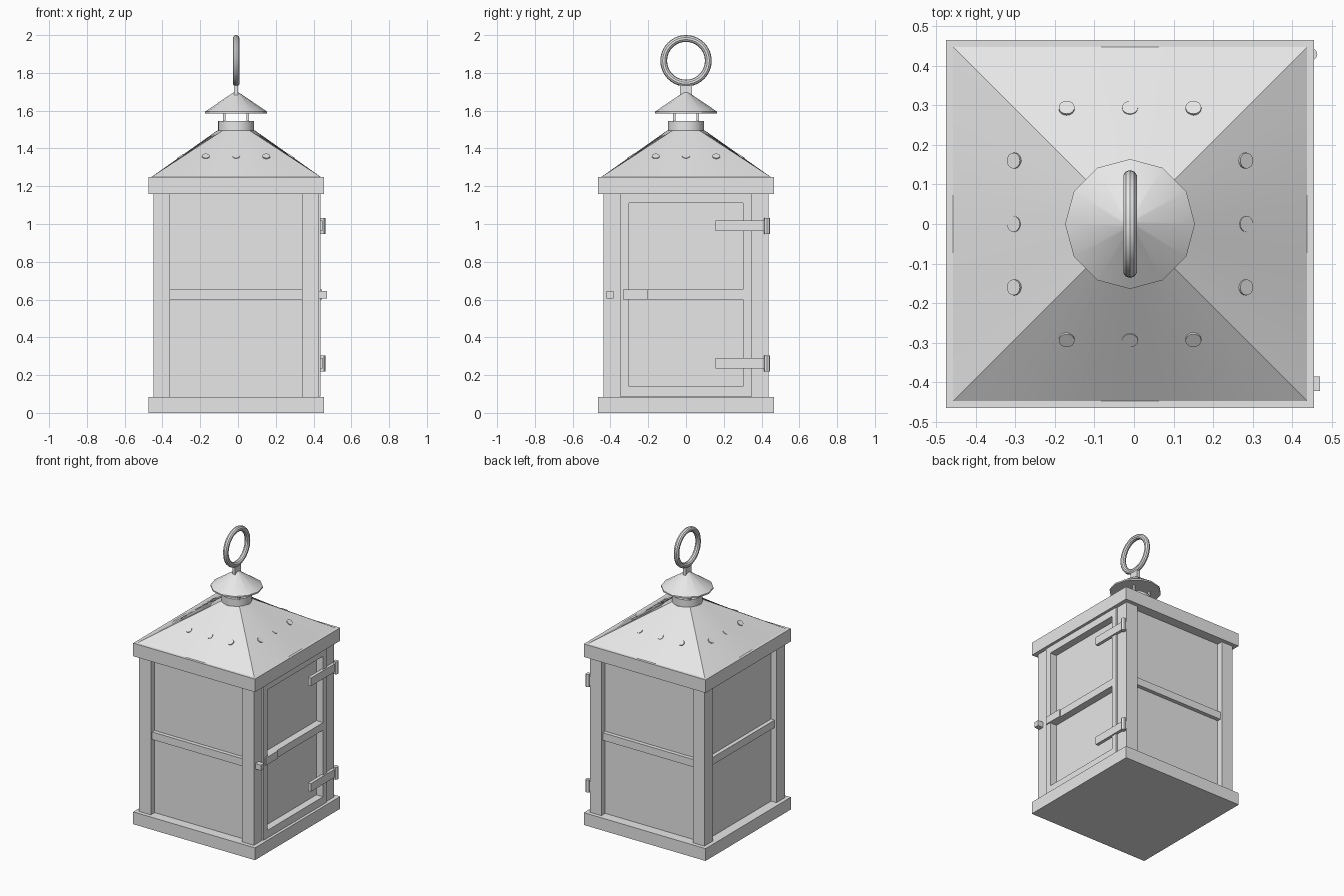
import bpy, bmesh, math
from mathutils import Vector

if "Cube" in bpy.data.objects:
    bpy.data.objects.remove(bpy.data.objects["Cube"])

CX = -0.01  # lantern axis in x
metal = bpy.data.materials.new("light_grey_metal")
metal.diffuse_color = (0.8, 0.8, 0.8, 1)
metal.use_nodes = True
metal.node_tree.nodes["Principled BSDF"].inputs["Base Color"].default_value = metal.diffuse_color


def finish(name, bm, smooth=False):
    bmesh.ops.recalc_face_normals(bm, faces=bm.faces)
    me = bpy.data.meshes.new(name)
    bm.to_mesh(me)
    bm.free()
    me.materials.append(metal)
    ob = bpy.data.objects.new(name, me)
    bpy.context.collection.objects.link(ob)
    if smooth:
        bpy.ops.object.select_all(action='DESELECT')
        ob.select_set(True)
        bpy.context.view_layer.objects.active = ob
        bpy.ops.object.shade_smooth_by_angle(angle=math.radians(30))
    return ob


def box(name, x0, x1, y0, y1, z0, z1):
    bm = bmesh.new()
    bmesh.ops.create_cube(bm, size=1)
    for v in bm.verts:
        v.co = ((x0 + x1) / 2 + v.co.x * (x1 - x0),
                (y0 + y1) / 2 + v.co.y * (y1 - y0),
                (z0 + z1) / 2 + v.co.z * (z1 - z0))
    return finish(name, bm)


def square(name, h, z0, z1):
    return box(name, CX - h, CX + h, -h, h, z0, z1)


def loft(name, rings, x=CX, y=0, smooth=True):
    """Closed skin through rings of equal point count."""
    bm = bmesh.new()
    loops = [[bm.verts.new((x + p[0], y + p[1], p[2])) for p in r] for r in rings]
    n = len(loops[0])
    for a, b in zip(loops, loops[1:]):
        for i in range(n):
            j = (i + 1) % n
            bm.faces.new((a[i], a[j], b[j], b[i]))
    bm.faces.new(loops[0][::-1])
    bm.faces.new(loops[-1])
    return finish(name, bm, smooth)


def circle(r, z, n):
    return [(r * math.cos(2 * math.pi * i / n), r * math.sin(2 * math.pi * i / n), z)
            for i in range(n)]


# Base, top frame and recessed body panels
square("base", 0.465, 0, 0.085)
square("top_frame", 0.465, 1.16, 1.25)
square("body_panels", 0.397, 0.08, 1.165)

# Corner posts
for sx in (-1, 1):
    for sy in (-1, 1):
        xs = sorted((CX + sx * 0.349, CX + sx * 0.438))
        ys = sorted((sy * 0.347, sy * 0.438))
        box("corner_post", *xs, *ys, 0.08, 1.165)

# Crossbars on the three fixed sides
for s in (-1, 1):
    box("crossbar", CX - 0.35, CX + 0.35, *sorted((s * 0.39, s * 0.424)), 0.60, 0.652)
box("crossbar", CX - 0.424, CX - 0.39, -0.35, 0.35, 0.60, 0.652)

# Door frame on the right side
D0, D1 = 0.38, 0.438
for s in (-1, 1):
    box("door_stile", D0, D1, *sorted((s * 0.303, s * 0.346)), 0.087, 1.158)
for z0, z1 in ((0.087, 0.14), (0.60, 0.652), (1.11, 1.158)):
    box("door_rail", D0, D1, -0.303, 0.303, z0, z1)

# Hinges and latch
for z in (0.262, 0.99):
    box("hinge_strap", 0.425, 0.448, 0.155, 0.435, z - 0.028, z + 0.028)
    loft("hinge_barrel", [circle(0.016, z - 0.043, 12), circle(0.016, z + 0.043, 12)],
         0.447, 0.429)
box("latch_bar", 0.43, 0.446, -0.333, -0.203, 0.60, 0.652)
box("latch_knob", 0.425, 0.47, -0.422, -0.385, 0.606, 0.644)

# Roof: square eaves blending into a round neck
N, H = 48, 0.447
eaves = []
for c, s, _ in circle(1, 0, N):
    k = H / max(abs(c), abs(s))
    eaves.append((c * k, s * k, 1.25))
loft("roof", [eaves, circle(0.1, 1.495, N)])

# Vent discs lying on the roof slopes
slope = math.atan2(0.245, H - 0.1)
for q in range(4):
    a = q * math.pi / 2
    out, side = Vector((math.cos(a), math.sin(a), 0)), Vector((-math.sin(a), math.cos(a), 0))
    up = Vector((0, 0, 1))
    normal = out * math.sin(slope) + up * math.cos(slope)
    fall = side.cross(normal)
    for t in (-0.16, 0, 0.16):
        mid = out * 0.293 + side * t + up * (1.25 + (H - 0.293) * math.tan(slope))
        rings = [[mid + normal * h + side * c * 0.02 + fall * s * 0.02
                  for c, s, _ in circle(1, 0, 16)] for h in (-0.004, 0.003)]
        loft("vent_disc", rings)

# Chimney collar, cap supports and conical cap
loft("collar", [circle(0.096, 1.49, 24), circle(0.096, 1.545, 24)])
for sx in (-1, 1):
    for sy in (-1, 1):
        x, y = CX + sx * 0.062, sy * 0.062
        box("cap_support", x - 0.007, x + 0.007, y - 0.007, y + 0.007, 1.54, 1.6)
loft("chimney_cap", [circle(0.164, 1.585, 12), circle(0.164, 1.595, 12),
                     circle(0.016, 1.695, 12)], smooth=True)

# Stem and carrying ring
box("ring_stem", CX - 0.011, CX + 0.011, -0.032, 0.032, 1.67, 1.745)
bm = bmesh.new()
R, r, n, m = 0.118, 0.018, 40, 10
grid = []
for i in range(n):
    a = 2 * math.pi * i / n
    grid.append([])
    for j in range(m):
        b = 2 * math.pi * j / m
        d = R + r * math.cos(b)
        grid[i].append(bm.verts.new((CX + r * math.sin(b), d * math.cos(a),
                                     1.864 + d * math.sin(a))))
for i in range(n):
    for j in range(m):
        i2, j2 = (i + 1) % n, (j + 1) % m
        bm.faces.new((grid[i][j], grid[i2][j], grid[i2][j2], grid[i][j2]))
finish("carrying_ring", bm, True)
